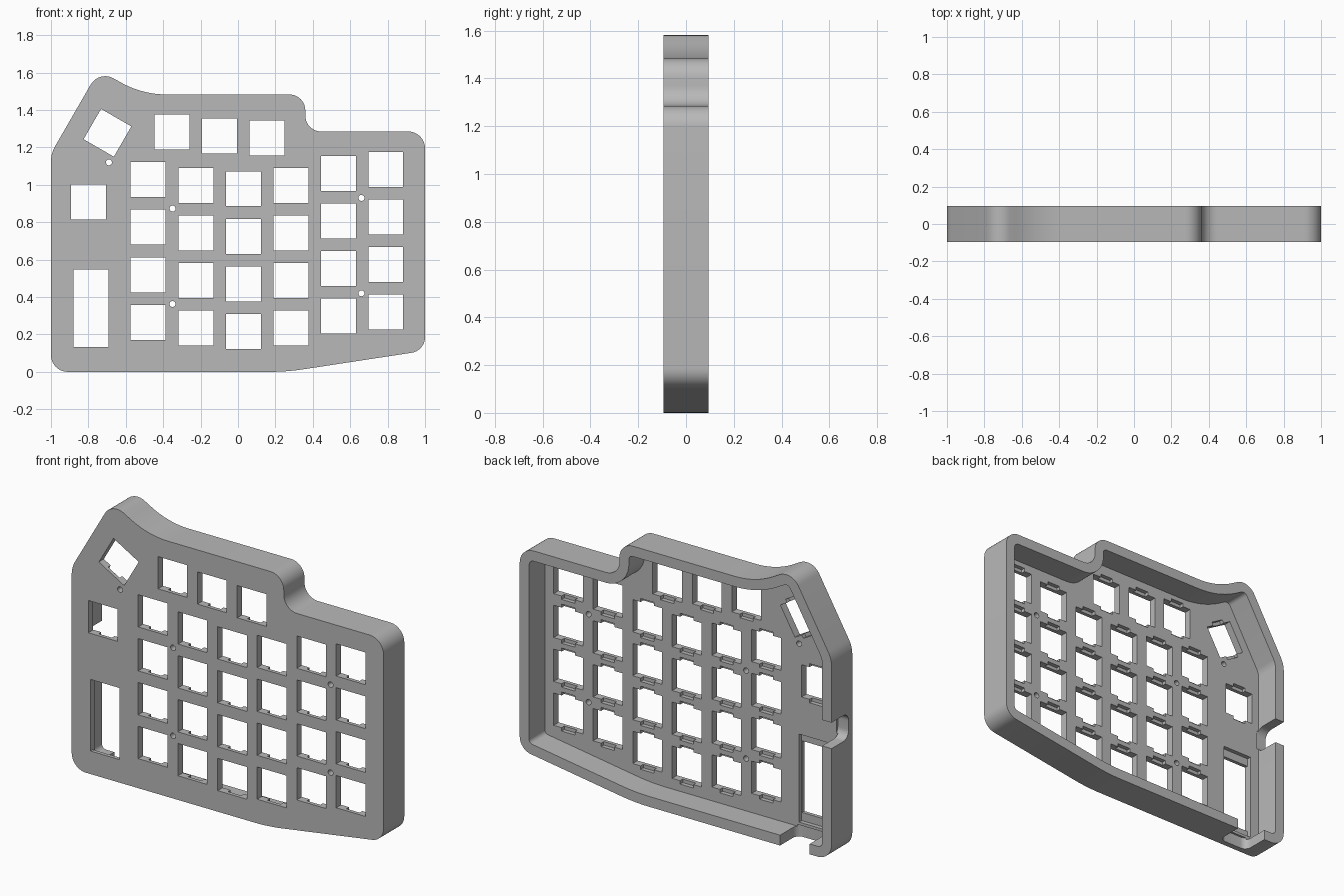
import bpy, bmesh, math
from mathutils import Vector

old = bpy.data.objects.get("Cube")
if old:
    bpy.data.objects.remove(old, do_unlink=True)

FRONT, BACK, FLOOR = -0.095, 0.095, -0.05   # depth of the case and of its plate
WALL, KEY = 0.06, 0.187

grey = bpy.data.materials.new("matte grey")
grey.use_nodes = True
grey.diffuse_color = (0.48, 0.48, 0.48, 1)
grey.node_tree.nodes["Principled BSDF"].inputs["Base Color"].default_value = grey.diffuse_color


def rounded(corners, steps=10):
    """Polygon with a fillet of the given radius at each (x, z, radius) corner."""
    pts = []
    for i, (x, z, r) in enumerate(corners):
        p = Vector((x, z))
        a = (Vector(corners[i - 1][:2]) - p).normalized()
        b = (Vector(corners[(i + 1) % len(corners)][:2]) - p).normalized()
        if r <= 0:
            pts.append(p)
            continue
        half = a.angle(b) / 2
        centre = p + (a + b).normalized() * r / math.sin(half)
        start = p + a * r / math.tan(half) - centre
        end = p + b * r / math.tan(half) - centre
        turn = math.atan2(start.x * end.y - start.y * end.x, start.dot(end))
        for k in range(steps + 1):
            t = turn * k / steps
            c, s = math.cos(t), math.sin(t)
            pts.append(centre + Vector((start.x * c - start.y * s, start.x * s + start.y * c)))
    return pts


def inset(corners, d):
    """Shift each edge of a counterclockwise outline inward, adjusting radii."""
    out = []
    for i, (x, z, r) in enumerate(corners):
        p = Vector((x, z))
        u = (p - Vector(corners[i - 1][:2])).normalized()
        v = (Vector(corners[(i + 1) % len(corners)][:2]) - p).normalized()
        n, m = Vector((-u.y, u.x)), Vector((-v.y, v.x))
        q = p + (n + m) * d / (1 + n.dot(m))
        convex = u.x * v.y - u.y * v.x > 0
        out.append((q.x, q.y, r - d if convex else r + d))
    return out


def prism(bm, pts, axis, lo, hi):
    """Extrude a 2D polygon along an axis into the bmesh."""
    def place(p):
        co = list(p)
        co.insert(axis, lo)
        return co
    face = bm.faces.new([bm.verts.new(place(p)) for p in pts])
    ext = bmesh.ops.extrude_face_region(bm, geom=[face])["geom"]
    move = Vector((0, 0, 0))
    move[axis] = hi - lo
    bmesh.ops.translate(bm, vec=move, verts=[g for g in ext if isinstance(g, bmesh.types.BMVert)])


def rect(cx, cz, w, h, angle=0, dz=0):
    """Rectangle turned about the key centre, shifted by dz along its own height."""
    c, s = math.cos(angle), math.sin(angle)
    box = [(-w / 2, dz - h / 2), (w / 2, dz - h / 2), (w / 2, dz + h / 2), (-w / 2, dz + h / 2)]
    return [(cx + x * c - z * s, cz + x * s + z * c) for x, z in box]


def finish(bm, name):
    bmesh.ops.recalc_face_normals(bm, faces=bm.faces)
    mesh = bpy.data.meshes.new(name)
    bm.to_mesh(mesh)
    bm.free()
    obj = bpy.data.objects.new(name, mesh)
    bpy.context.collection.objects.link(obj)
    mesh.materials.append(grey)
    return obj


# Case outline, counterclockwise in x and z
outline = [(-1, 0, 0.09), (0.26, 0, 1.2), (1, 0.113, 0.085), (1, 1.285, 0.09),
           (0.36, 1.285, 0.085), (0.36, 1.483, 0.085), (-0.513, 1.483, 0.5),
           (-0.743, 1.613, 0.09), (-1, 1.168, 0.16)]
bm = bmesh.new()
prism(bm, rounded(outline), 1, FRONT, BACK)
case = finish(bm, "keyboard_case")

# Hollow behind the front plate
bm = bmesh.new()
prism(bm, rounded(inset(outline, WALL)), 1, FLOOR, BACK + 0.1)
cavity = finish(bm, "cavity_cutter")

# Key layout: four-row columns as (x, top row z), then single keys
PITCH = 0.2545
keys = [(x, top - PITCH * row, 0)
        for x, top in [(-0.48, 1.028), (-0.225, 0.997), (0.03, 0.979),
                       (0.283, 0.997), (0.537, 1.061), (0.79, 1.083)]
        for row in range(4)]
keys += [(-0.353, 1.283, 0), (-0.1, 1.262, 0), (0.155, 1.251, 0),
         (-0.8, 0.909, 0), (-0.698, 1.278, math.radians(-30))]
long_key = (-0.786, 0.341)
screws = [(-0.69, 1.12), (-0.35, 0.873), (-0.35, 0.363), (0.66, 0.93), (0.66, 0.42)]

# Key openings and screw holes
bm = bmesh.new()
for x, z, a in keys:
    prism(bm, rect(x, z, KEY, KEY, a), 1, FRONT - 0.1, BACK)
prism(bm, rect(*long_key, KEY, 0.415), 1, FRONT - 0.1, BACK)
for x, z in screws:
    ring = [(x + 0.016 * math.cos(k * math.tau / 20), z + 0.016 * math.sin(k * math.tau / 20))
            for k in range(20)]
    prism(bm, ring, 1, FRONT - 0.1, BACK)
openings = finish(bm, "opening_cutter")

# Clip recesses above and below each key, and the long key's relief
bm = bmesh.new()
for x, z, a in keys:
    for side in (-1, 1):
        prism(bm, rect(x, z, 0.085, 0.04, a, side * KEY / 2), 1, -0.074, 0)
prism(bm, rect(*long_key, KEY + 0.004, 0.51), 1, -0.074, 0)
recesses = finish(bm, "recess_cutter")

# Rounded cable slots through the side wall and the bottom wall
bm = bmesh.new()
slot_floor, slot_top = -0.062, BACK + 0.1
side_slot = [(slot_floor, 0.65, 0.05), (slot_top, 0.65, 0), (slot_top, 0.8, 0), (slot_floor, 0.8, 0.05)]
prism(bm, rounded(side_slot), 0, -1.1, -0.93)
base_slot = [(-0.86, slot_floor, 0.04), (-0.67, slot_floor, 0.04), (-0.67, slot_top, 0), (-0.86, slot_top, 0)]
prism(bm, rounded(base_slot), 2, -0.1, 0.07)
slots = finish(bm, "slot_cutter")

# Cut everything out of the case, then drop the cutters
cutters = [cavity, openings, recesses, slots]
bpy.ops.object.select_all(action="DESELECT")
case.select_set(True)
bpy.context.view_layer.objects.active = case
for cutter in cutters:
    cutter.hide_render = True
    mod = case.modifiers.new(cutter.name, "BOOLEAN")
    mod.operation, mod.solver, mod.object = "DIFFERENCE", "EXACT", cutter
    bpy.ops.object.modifier_apply(modifier=mod.name)
for cutter in cutters:
    bpy.data.objects.remove(cutter, do_unlink=True)
bpy.ops.object.shade_smooth_by_angle(angle=math.radians(30))
